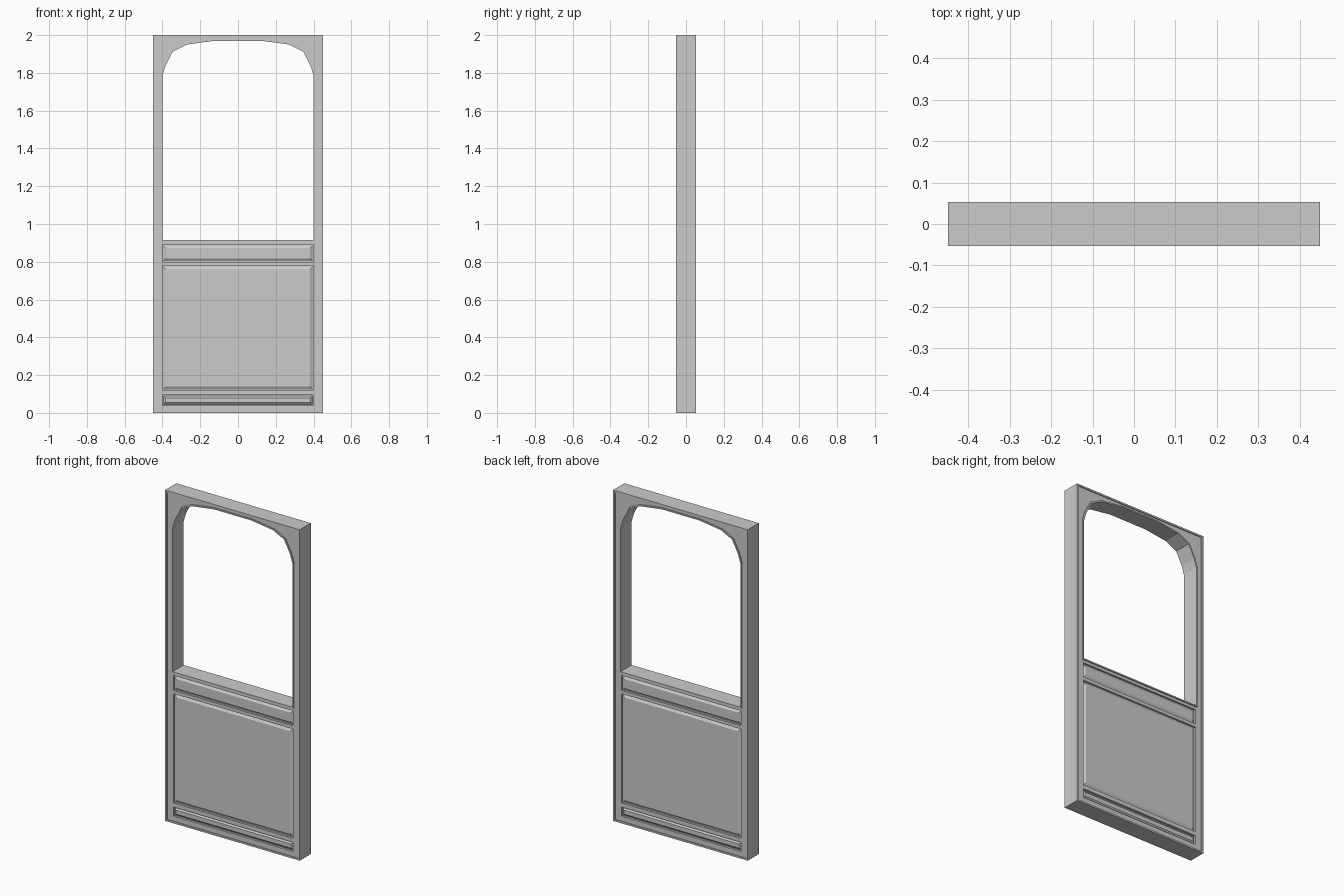
import bpy, bmesh

if "Cube" in bpy.data.objects:
    bpy.data.objects.remove(bpy.data.objects["Cube"])

DEPTH = 0.053      # half thickness at the rims
FACE = 0.047       # half thickness of the flat frame face


def rect(w, z0, z1):
    return [(-w, z0), (w, z0), (w, z1), (-w, z1)]


def ring(bm, pts, d):
    return [bm.verts.new((x, -d, z)) for x, z in pts]


def bridge(bm, a, b):
    n = len(a)
    for i in range(n):
        j = (i + 1) % n
        bm.faces.new((a[i], a[j], b[j], b[i]))


def ladder(bm, steps):
    """Join successive (outline, depth) rings and return the last one."""
    rings = [ring(bm, p, d) for p, d in steps]
    for a, b in zip(rings, rings[1:]):
        bridge(bm, a, b)
    return rings[-1]


def finish(bm, name):
    """Mirror the front half to the back and make an object."""
    geom = bm.verts[:] + bm.edges[:] + bm.faces[:]
    bmesh.ops.mirror(bm, geom=geom, axis='Y', merge_dist=-1)
    bmesh.ops.remove_doubles(bm, verts=bm.verts[:], dist=0.0001)
    bmesh.ops.recalc_face_normals(bm, faces=bm.faces[:])
    me = bpy.data.meshes.new(name)
    bm.to_mesh(me)
    bm.free()
    ob = bpy.data.objects.new(name, me)
    bpy.context.collection.objects.link(ob)
    return ob


# Panels: (name, bottom, top, bevel width)
PANELS = [("kick_panel", 0.04, 0.095, 0.015),
          ("main_panel", 0.12, 0.78, 0.02),
          ("lock_rail_panel", 0.80, 0.89, 0.018)]

# Arched window outline
half = [(0.40, 0.915), (0.40, 1.785), (0.385, 1.835), (0.345, 1.913),
        (0.27, 1.95), (0.125, 1.97)]
window = half + [(-x, z) for x, z in reversed(half)]
zc = 1.4425
window_out = [(x * 1.02, zc + (z - zc) * 1.015) for x, z in window]

# Frame: outer rim, recessed face with openings, window bead, jamb
bm = bmesh.new()
loops = [
    ladder(bm, [(rect(0.45, 0, 2), 0), (rect(0.45, 0, 2), DEPTH),
                (rect(0.44, 0.01, 1.99), DEPTH),
                (rect(0.44, 0.01, 1.99), FACE)]),
    ladder(bm, [(window, 0), (window, DEPTH), (window_out, DEPTH),
                (window_out, FACE)]),
]
for _, z0, z1, _b in PANELS:
    loops.append(ring(bm, rect(0.40, z0, z1), FACE))
edges = []
for lp in loops:
    for i, v in enumerate(lp):
        w = lp[(i + 1) % len(lp)]
        edges.append(bm.edges.get((v, w)) or bm.edges.new((v, w)))
bmesh.ops.triangle_fill(bm, use_beauty=True, use_dissolve=False,
                        edges=edges, normal=(0, -1, 0))
finish(bm, "door_frame")

# Raised panels sitting in grooves
for name, z0, z1, b in PANELS:
    bm = bmesh.new()
    g = 0.005
    last = ladder(bm, [
        (rect(0.40, z0, z1), FACE),
        (rect(0.40, z0, z1), 0.035),
        (rect(0.40 - g, z0 + g, z1 - g), 0.035),
        (rect(0.40 - b, z0 + b, z1 - b), 0.044)])
    bm.faces.new(last)
    finish(bm, name)
